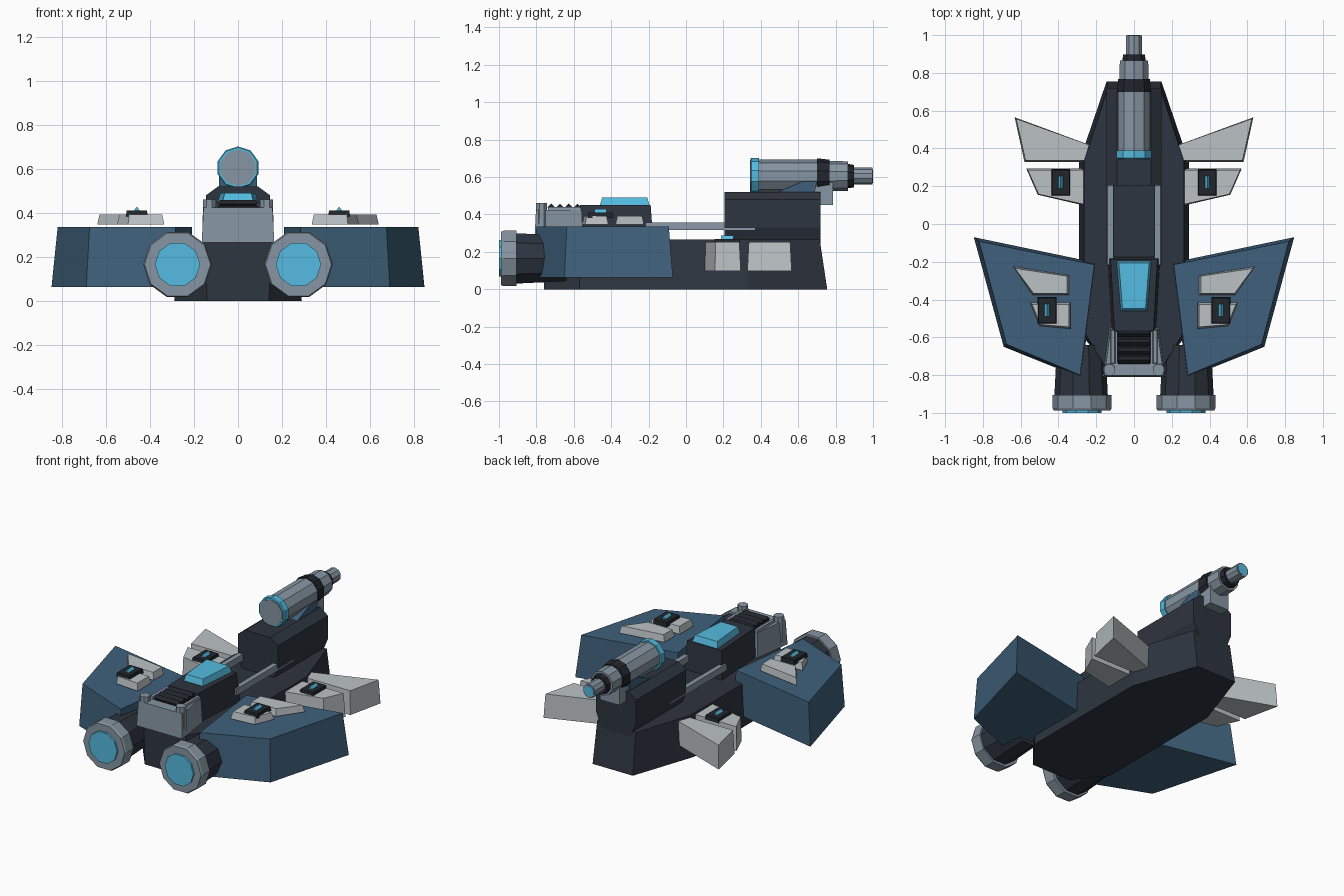
import bpy, bmesh
from math import sin, cos, pi

if "Cube" in bpy.data.objects:
    bpy.data.objects.remove(bpy.data.objects["Cube"])


def material(name, rgb):
    m = bpy.data.materials.new(name)
    m.diffuse_color = (*rgb, 1)
    m.use_nodes = True
    m.node_tree.nodes["Principled BSDF"].inputs["Base Color"].default_value = m.diffuse_color
    return m


DARK = material("dark_metal", (0.027, 0.035, 0.05))
BLACK = material("black_metal", (0.015, 0.018, 0.024))
BLUE = material("blue_paint", (0.05, 0.12, 0.2))
STEEL = material("steel", (0.24, 0.30, 0.36))
PALE = material("pale_armour", (0.5, 0.54, 0.56))
CYAN = material("cyan_glow", (0.09, 0.5, 0.75))


def loft(name, rings, mat, mirror=False):
    """Skin a list of equal-sized rings and cap both ends."""
    bm = bmesh.new()
    rows = [[bm.verts.new(p) for p in ring] for ring in rings]
    n = len(rows[0])
    for a, b in zip(rows, rows[1:]):
        for i in range(n):
            j = (i + 1) % n
            bm.faces.new((a[i], a[j], b[j], b[i]))
    bm.faces.new(rows[0])
    bm.faces.new(rows[-1])
    bmesh.ops.recalc_face_normals(bm, faces=bm.faces)
    me = bpy.data.meshes.new(name)
    bm.to_mesh(me)
    bm.free()
    me.materials.append(mat)
    ob = bpy.data.objects.new(name, me)
    bpy.context.collection.objects.link(ob)
    if mirror:
        mod = ob.modifiers.new("mirror", "MIRROR")
        mod.use_mirror_merge = False
    return ob


def slab(name, outline, z0, z1, mat, inset=0.0, mirror=False):
    """Plan outline raised from z0 to z1, the top pulled in towards its middle."""
    xs, ys = [p[0] for p in outline], [p[1] for p in outline]
    cx, cy = (max(xs) + min(xs)) / 2, (max(ys) + min(ys)) / 2
    kx = 1 - 2 * inset / (max(xs) - min(xs))
    ky = 1 - 2 * inset / (max(ys) - min(ys))
    top = [(cx + (x - cx) * kx, cy + (y - cy) * ky, z1) for x, y in outline]
    return loft(name, [[(x, y, z0) for x, y in outline], top], mat, mirror)


def sym(half):
    """Complete a half outline by reflection in x = 0."""
    return half + [(-x, y) for x, y in reversed(half)]


def rect(x0, x1, y0, y1):
    return [(x0, y0), (x1, y0), (x1, y1), (x0, y1)]


def tube(name, cx, cz, stations, mat, phase=0.0, n=10, mirror=False):
    """Faceted body along y from (y, radius) stations."""
    rings = [[(cx + r * cos(phase + 2 * pi * i / n), y, cz + r * sin(phase + 2 * pi * i / n))
              for i in range(n)] for y, r in stations]
    return loft(name, rings, mat, mirror)


# Lower hull
plan = [(0.145, 0.755), (0.29, 0.33), (0.29, -0.57), (0.14, -0.76)]
top = [(0.14, 0.715), (0.265, 0.33), (0.265, -0.57), (0.155, -0.75)]
loft("hull", [[(x, y, 0) for x, y in sym(plan)], [(x, y, 0.265) for x, y in sym(top)]], DARK)

# Raised cannon mount block
sec = sym([(0.09, 0.52), (0.145, 0.48), (0.145, 0.33), (0.10, 0.22)])
loft("cannon_block", [[(x, y, z) for x, z in sec] for y in (0.205, 0.72)], DARK)

# Spine rails joining cabin and block
slab("spine_rail", rect(0.105, 0.145, -0.22, 0.37), 0.318, 0.358, STEEL, 0.004, True)

# Cabin with canopy
slab("cabin", sym([(0.138, -0.175), (0.115, -0.58)]), 0.26, 0.45, DARK, 0.014)
slab("canopy", sym([(0.092, -0.195), (0.07, -0.46)]), 0.45, 0.49, CYAN, 0.012)

# Rear deck, corner posts and vent slats
slab("rear_deck", sym([(0.13, -0.55), (0.165, -0.81)]), 0.265, 0.425, STEEL, 0.008)
slab("vent_bed", rect(-0.09, 0.09, -0.735, -0.56), 0.42, 0.43, BLACK)
post = [(0.13 + 0.034 * cos(pi / 8 + i * pi / 4), -0.772 + 0.034 * sin(pi / 8 + i * pi / 4))
        for i in range(8)]
slab("corner_post", post, 0.30, 0.46, STEEL, 0.002, True)
slab("deck_rail", rect(0.098, 0.125, -0.74, -0.56), 0.42, 0.44, STEEL, 0.004, True)
for i in range(4):
    y = -0.58 - 0.047 * i
    dia = [(y - 0.019, 0.439), (y, 0.42), (y + 0.019, 0.439), (y, 0.458)]
    loft(f"vent_slat_{i + 1}", [[(x, a, z) for a, z in dia] for x in (-0.085, 0.085)], BLACK)

# Wings
wing_low = [(0.2, -0.205), (0.848, -0.07), (0.69, -0.65), (0.28, -0.815)]
wing_top = [(0.21, -0.215), (0.82, -0.092), (0.675, -0.637), (0.285, -0.8)]
loft("wing", [[(x, y, 0.062) for x, y in wing_low], [(x, y, 0.336) for x, y in wing_top]],
     BLUE, True)


# Pale armour plates with a dark pad and a glowing bead
def armour(name, front, back, z0, z1, px, py, inset):
    slab(name + "_front_plate", front, z0, z1, PALE, inset, True)
    slab(name + "_back_plate", back, z0, z1, PALE, inset, True)
    slab(name + "_pad", rect(px - 0.05, px + 0.05, py - 0.07, py + 0.07), z1 - 0.01, z1 + 0.018,
         BLACK, 0.004, True)
    bead = [(px - 0.015, z1 + 0.015), (px + 0.015, z1 + 0.015), (px, z1 + 0.036)]
    loft(name + "_bead", [[(x, y, z) for x, z in bead] for y in (py - 0.033, py + 0.033)],
         CYAN, True)


armour("wing_armour",
       [(0.64, -0.225), (0.345, -0.272), (0.345, -0.377), (0.535, -0.377)],
       [(0.55, -0.415), (0.335, -0.415), (0.335, -0.555), (0.5, -0.54)],
       0.346, 0.392, 0.46, -0.457, 0.01)
armour("side_fin",
       [(0.632, 0.565), (0.225, 0.415), (0.22, 0.328), (0.58, 0.328)],
       [(0.57, 0.293), (0.23, 0.293), (0.23, 0.09), (0.51, 0.155)],
       0.098, 0.252, 0.388, 0.22, 0.008)

# Thrusters
tube("thruster_body", 0.28, 0.165, [(-0.92, 0.142), (-0.64, 0.128)], DARK, mirror=True)
tube("thruster_ring", 0.275, 0.165, [(-0.988, 0.15), (-0.975, 0.156), (-0.905, 0.156)],
     STEEL, mirror=True)
tube("thruster_glow", 0.275, 0.165, [(-1.0, 0.103), (-0.96, 0.103)], CYAN, mirror=True)

# Cannon on its cradle
for name, mat, st in [
        ("cannon_glow_ring", CYAN, [(0.345, 0.092), (0.35, 0.097), (0.39, 0.097)]),
        ("cannon_end_cap", STEEL, [(0.341, 0.083), (0.38, 0.083)]),
        ("cannon_barrel", STEEL, [(0.37, 0.088), (0.71, 0.088)]),
        ("cannon_dark_collar", BLACK, [(0.70, 0.095), (0.768, 0.088)]),
        ("cannon_sleeve", STEEL, [(0.76, 0.081), (0.865, 0.079)]),
        ("cannon_neck", BLACK, [(0.86, 0.066), (0.898, 0.06)]),
        ("cannon_tip", STEEL, [(0.89, 0.045), (0.997, 0.045)]),
        ("cannon_muzzle_glow", CYAN, [(0.98, 0.036), (1.0, 0.036)])]:
    tube(name, 0, 0.605, st, mat, phase=pi / 2)
wedge = [(0.40, 0.48), (0.68, 0.48), (0.70, 0.575), (0.62, 0.575)]
loft("cannon_cradle", [[(x, y, z) for y, z in wedge] for x in (-0.086, 0.086)], BLUE)
slab("cannon_bracket", rect(-0.07, 0.07, 0.68, 0.785), 0.45, 0.57, STEEL)
